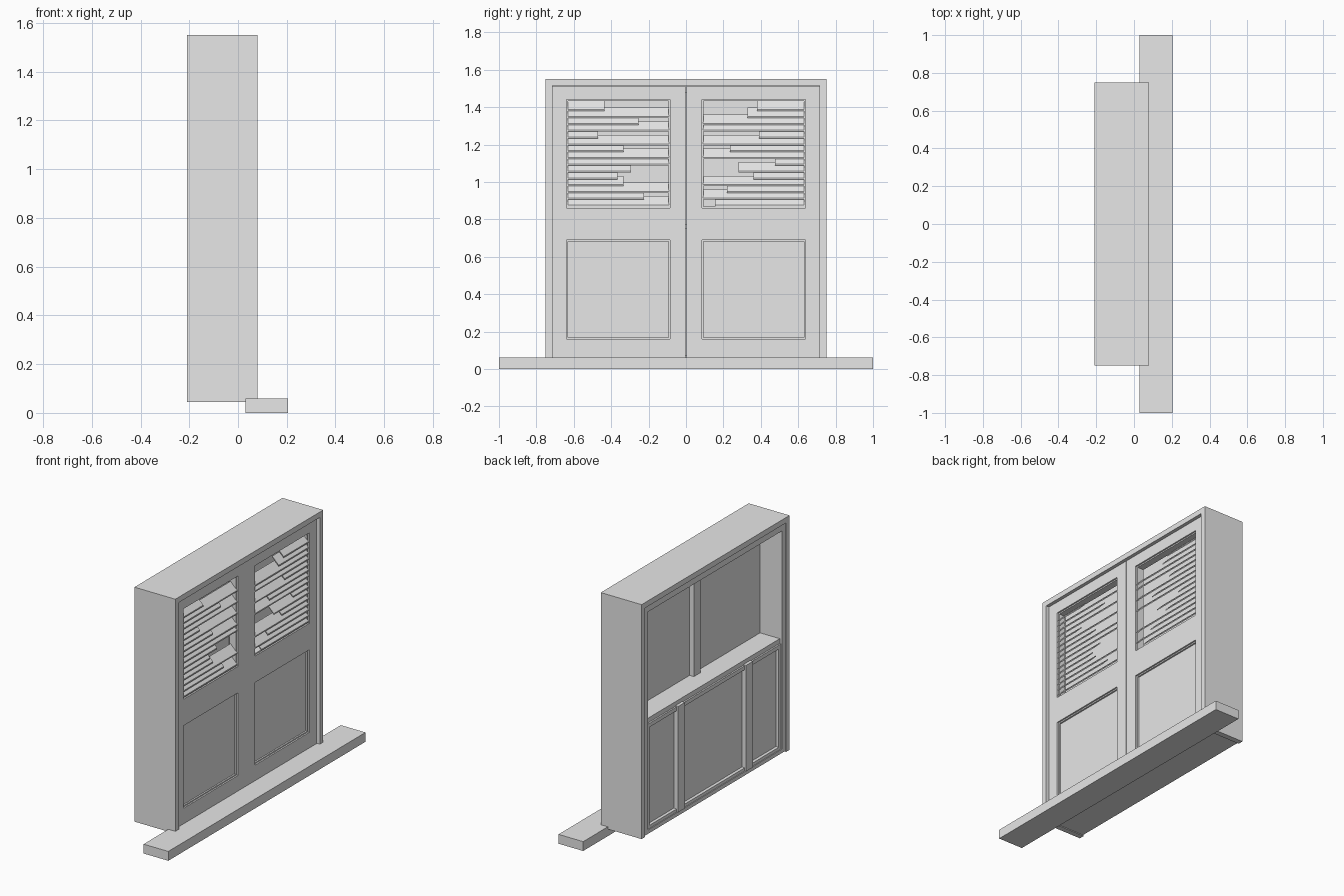
import bpy
from mathutils import Vector

old = bpy.data.objects.get("Cube")
if old:
    bpy.data.objects.remove(old)

grey = bpy.data.materials.new("plain_grey")
grey.use_nodes = True
grey.diffuse_color = (0.8, 0.8, 0.8, 1)
grey.node_tree.nodes["Principled BSDF"].inputs["Base Color"].default_value = (0.8, 0.8, 0.8, 1)


def prism(name, profile, y0, y1):
    """Extrude an (x, z) outline along y."""
    n = len(profile)
    verts = [(x, y, z) for y in (y0, y1) for x, z in profile]
    faces = [tuple(range(n)), tuple(range(2 * n - 1, n - 1, -1))]
    faces += [(i, i + n, (i + 1) % n + n, (i + 1) % n) for i in range(n)]
    mesh = bpy.data.meshes.new(name)
    mesh.from_pydata(verts, [], faces)
    mesh.materials.append(grey)
    obj = bpy.data.objects.new(name, mesh)
    bpy.context.collection.objects.link(obj)
    # keep normals pointing outwards
    centre = sum((Vector(v) for v in verts), Vector()) / len(verts)
    if mesh.polygons[0].normal.dot(mesh.polygons[0].center - centre) < 0:
        mesh.flip_normals()
    return obj


def box(name, x, y, z):
    y = sorted(y)
    return prism(name, [(x[0], z[0]), (x[1], z[0]), (x[1], z[1]), (x[0], z[1])], y[0], y[1])


def ring(name, x, y, z, t):
    """Rectangular border of width t lying in the yz plane."""
    y = sorted(y)
    box(name + "_bottom", x, y, (z[0], z[0] + t))
    box(name + "_top", x, y, (z[1] - t, z[1]))
    for tag, a in (("a", y[0]), ("b", y[1] - t)):
        box(name + "_side_" + tag, x, (a, a + t), (z[0] + t, z[1] - t))


# Sill and outer casing
box("sill", (0.03, 0.205), (-1, 1), (0, 0.06))
box("casing_head", (-0.21, 0.08), (-0.75, 0.75), (1.515, 1.55))
box("casing_base", (-0.205, 0.03), (-0.715, 0.715), (0.05, 0.075))
for side, s in (("left", 1), ("right", -1)):
    box("casing_jamb_" + side, (-0.21, 0.08), (s * 0.715, s * 0.75), (0.045, 1.515))
    box("lining_" + side, (-0.205, 0), (s * 0.68, s * 0.715), (0.06, 1.515))
box("lining_head", (-0.205, 0), (-0.68, 0.68), (1.475, 1.515))

# Upper sash with one glazing bar
box("upper_pane", (-0.05, -0.04), (-0.68, 0.68), (0.75, 1.475))
box("upper_bar", (-0.08, -0.015), (-0.035, 0.035), (0.77, 1.475))

# Meeting shelf and lower sash with two glazing bars
box("meeting_shelf", (-0.19, -0.04), (-0.68, 0.68), (0.75, 0.78))
box("lower_pane", (-0.18, -0.17), (-0.68, 0.68), (0.07, 0.75))
ring("lower_sash", (-0.2, -0.17), (-0.68, 0.68), (0.07, 0.75), 0.025)
for side, s in (("left", 1), ("right", -1)):
    box("lower_bar_" + side, (-0.21, -0.15), (s * 0.31, s * 0.38), (0.075, 0.755))

# Shutters: where each slat is snapped off, counted from the top (slat number: y)
broken = {
    1: {0: 0.38, 1: 0.33, 4: 0.39, 6: 0.235, 8: 0.475, 9: 0.28, 10: 0.36, 12: 0.22, 14: 0.155},
    -1: {0: 0.435, 2: 0.255, 4: 0.47, 6: 0.335, 9: 0.295, 10: 0.365, 11: 0.335, 13: 0.225},
}
back, face = 0.005, 0.06
inner, outer = 0.085, 0.638
slats, pitch = 15, 0.0364
for side, s in (("left", 1), ("right", -1)):
    name = "shutter_" + side
    # stiles and rails
    box(name + "_inner_stile", (back, face), (s * 0.002, s * inner), (0.06, 1.513))
    box(name + "_outer_stile", (back, face), (s * outer, s * 0.713), (0.06, 1.513))
    for rail, z in (("bottom", (0.06, 0.16)), ("middle", (0.69, 0.86)), ("top", (1.44, 1.513))):
        box(name + "_" + rail + "_rail", (back, face), (s * inner, s * outer), z)
    # recessed panel and stepped mouldings
    box(name + "_panel", (0.02, 0.04), (s * inner, s * outer), (0.16, 0.69))
    ring(name + "_panel_moulding", (0.03, 0.05), (s * inner, s * outer), (0.16, 0.69), 0.008)
    ring(name + "_louvre_moulding", (back, 0.05), (s * inner, s * outer), (0.86, 1.44), 0.008)
    # sloping slats, hinged on the outer stile
    for i in range(slats):
        z = 1.378 - i * pitch
        start = broken[s].get(i, inner + 0.006)
        y0, y1 = sorted((s * start, s * (outer - 0.006)))
        prism(name + "_slat_%d" % (i + 1),
              [(0.058, z), (0.058, z + 0.008), (0.012, z + 0.055), (0.012, z + 0.047)], y0, y1)
